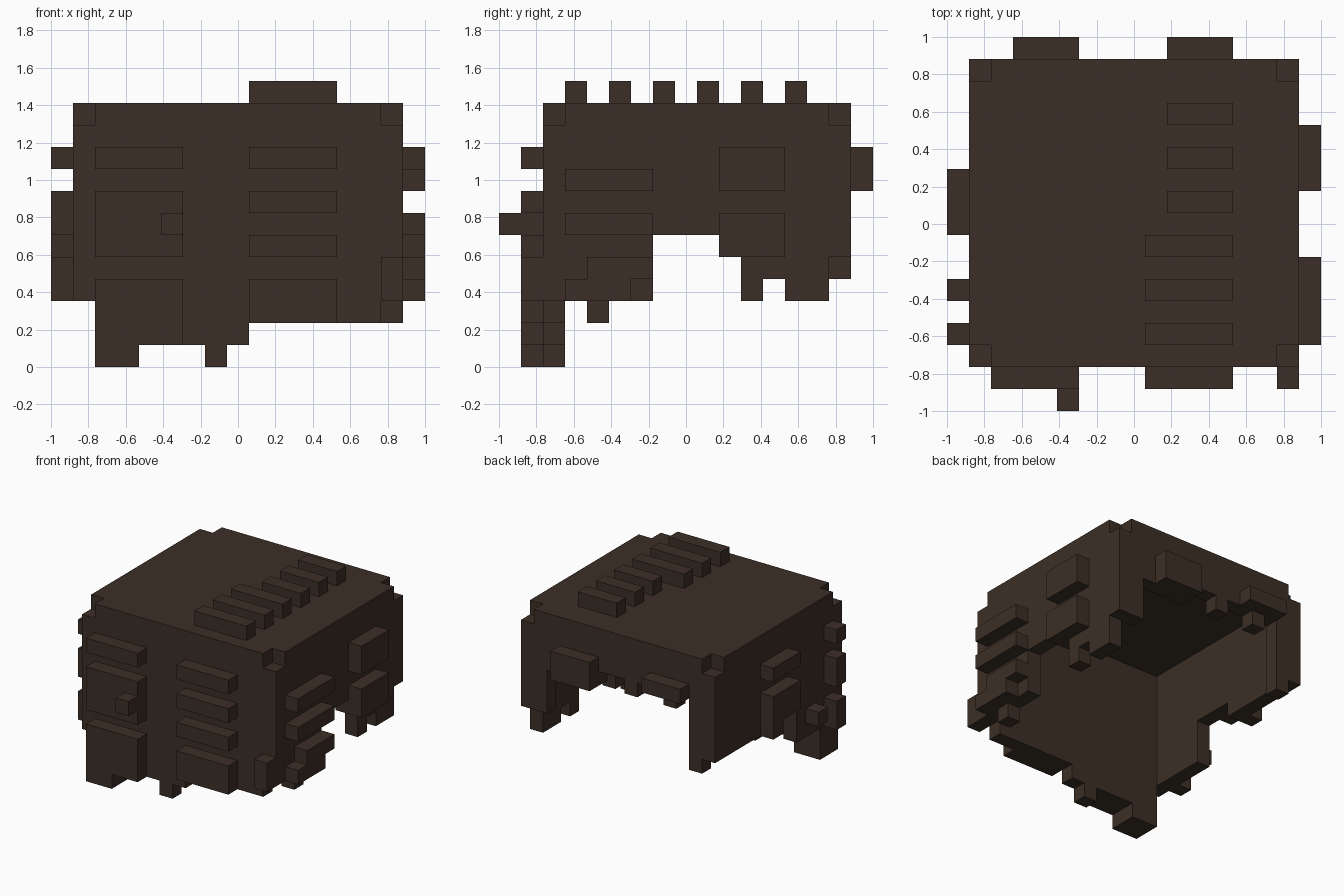
import bpy, bmesh, math
from mathutils import Vector

if "Cube" in bpy.data.objects:
    bpy.data.objects.remove(bpy.data.objects["Cube"])

U = 2 / 17          # size of one block
cells = {}          # block position -> part name


def fill(part, x0, x1, y0, y1, z0, z1):
    for x in range(x0, x1):
        for y in range(y0, y1):
            for z in range(z0, z1):
                cells.setdefault((x, y, z), part)


# roof slab
fill("roof", 1, 16, 2, 16, 11, 12)

# front wall: spans (start, end, bottom)
for a, b, z in [(1, 2, 3), (2, 4, 0), (4, 7, 1), (7, 8, 0), (8, 9, 1), (9, 15, 2), (15, 16, 3)]:
    fill("front_wall", a, b, 2, 3, z, 11)

# right wall
for a, b, z in [(3, 4, 3), (4, 5, 2), (5, 7, 3), (7, 10, 6), (10, 11, 5), (11, 12, 3),
                (12, 13, 4), (13, 15, 3), (15, 16, 5)]:
    fill("right_wall", 15, 16, a, b, z, 11)

# left wall
for a, b, z in [(3, 7, 3), (7, 10, 6), (10, 16, 5)]:
    fill("left_wall", 1, 2, a, b, z, 11)

# back wall with its wide opening
for a, b, z in [(2, 3, 4), (3, 4, 9), (4, 5, 8), (5, 7, 9), (7, 8, 8), (8, 10, 9), (10, 14, 8), (14, 15, 5)]:
    fill("back_wall", a, b, 15, 16, z, 11)

# notched top corners
for x in (1, 15):
    for y in (2, 15):
        cells.pop((x, y, 11))

# raised bars on the roof
for i, y in enumerate(range(3, 15, 2)):
    fill("roof_bars", 9 if i < 3 else 10, 13, y, y + 1, 12, 13)

# raised panels on the front
for z0, z1 in [(9, 10), (5, 8), (1, 4)]:
    fill("front_panels", 2, 6, 1, 2, z0, z1)
fill("front_panels", 2, 4, 1, 2, 0, 1)
fill("front_panels", 5, 6, 0, 1, 6, 7)
for z0, z1 in [(9, 10), (7, 8), (5, 6), (2, 4)]:
    fill("front_panels", 9, 13, 1, 2, z0, z1)
fill("front_panels", 15, 16, 1, 2, 3, 5)

# raised panels on the right side
for y0, y1, z0, z1 in [(3, 7, 8, 9), (3, 7, 6, 7), (4, 7, 4, 5), (3, 6, 3, 4), (10, 13, 8, 10), (10, 13, 5, 7)]:
    fill("right_panels", 16, 17, y0, y1, z0, z1)

# raised panels on the left side
for y0, y1, z0, z1 in [(3, 4, 9, 10), (3, 4, 6, 8), (3, 4, 3, 5), (5, 6, 4, 5),
                       (8, 11, 9, 10), (8, 11, 6, 8), (10, 11, 5, 6)]:
    fill("left_panels", 0, 1, y0, y1, z0, z1)

# raised panels on the back
fill("back_panels", 10, 13, 16, 17, 8, 10)
fill("back_panels", 3, 6, 16, 17, 9, 10)

brown = bpy.data.materials.new("dark brown")
brown.diffuse_color = (0.045, 0.028, 0.019, 1)
brown.use_nodes = True
brown.node_tree.nodes["Principled BSDF"].inputs["Base Color"].default_value = brown.diffuse_color

AXES = [Vector((1, 0, 0)), Vector((0, 1, 0)), Vector((0, 0, 1))]


def build(part):
    """Make the exposed block faces of one part and merge the flat ones."""
    bm = bmesh.new()
    known = {}

    def vert(p):
        key = tuple(round(c) for c in p)
        if key not in known:
            known[key] = bm.verts.new((key[0] * U - 1, key[1] * U - 1, key[2] * U))
        return known[key]

    for cell, owner in cells.items():
        if owner != part:
            continue
        c = Vector(cell)
        for k in range(3):
            for s in (0, 1):
                n = c + AXES[k] * (2 * s - 1)
                if tuple(round(v) for v in n) in cells:
                    continue
                a, b = AXES[(k + 1) % 3], AXES[(k + 2) % 3]
                o = c + AXES[k] * s
                ring = [o, o + a, o + a + b, o + b]
                if s == 0:
                    ring.reverse()
                bm.faces.new([vert(p) for p in ring])
    bmesh.ops.dissolve_limit(bm, angle_limit=math.radians(1), verts=bm.verts[:], edges=bm.edges[:])
    mesh = bpy.data.meshes.new(part)
    bm.to_mesh(mesh)
    bm.free()
    mesh.materials.append(brown)
    bpy.context.collection.objects.link(bpy.data.objects.new(part, mesh))


for part in sorted(set(cells.values())):
    build(part)
